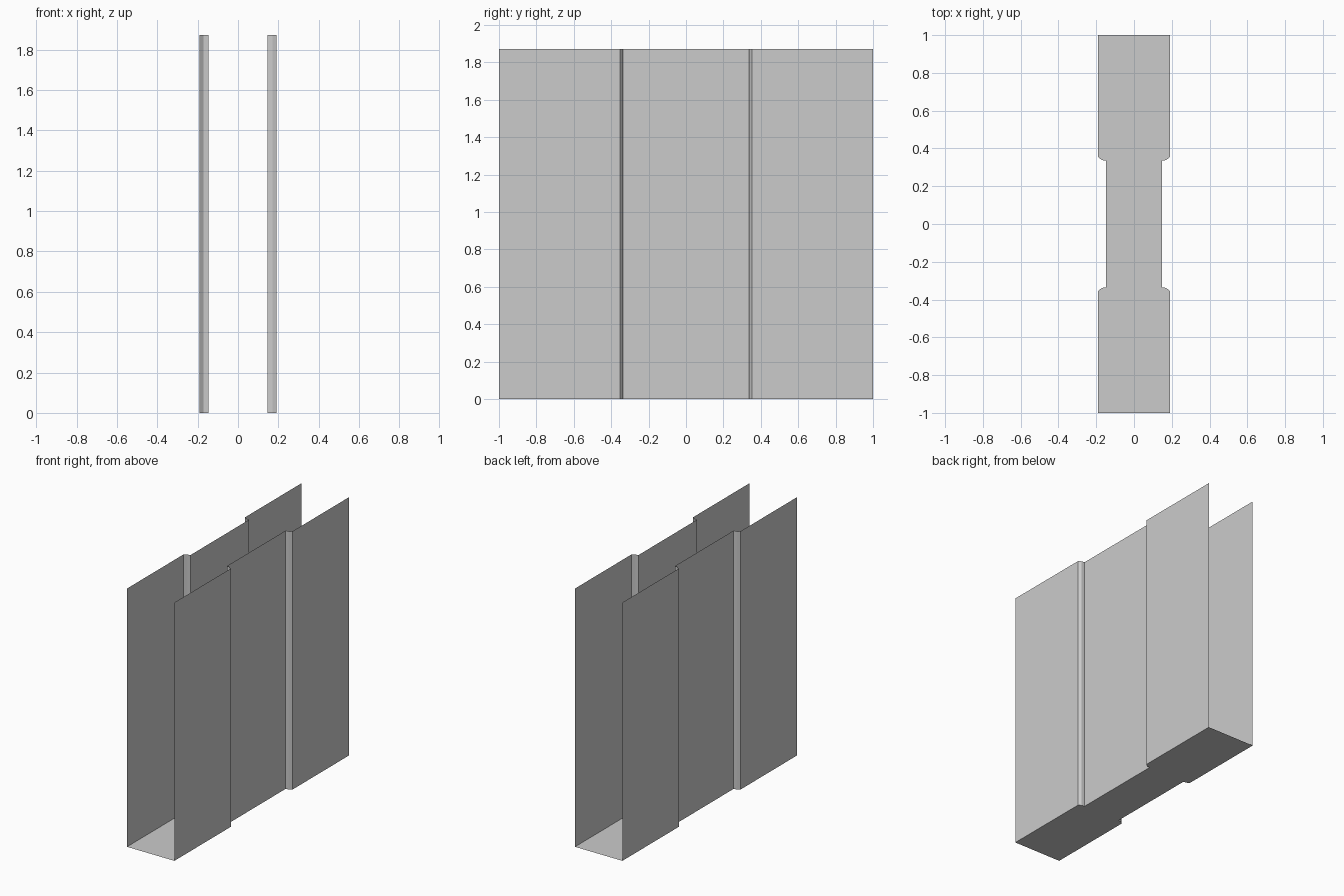
import bpy

if "Cube" in bpy.data.objects:
    bpy.data.objects.remove(bpy.data.objects["Cube"])

HEIGHT = 1.872

# Plan outline of one wall quarter: outer end, bevelled shoulder, recessed middle
quarter = [(0.19, 1.0), (0.19, 0.354), (0.17, 0.338), (0.147, 0.336)]
right = quarter + [(x, -y) for x, y in reversed(quarter)]
left = [(-x, y) for x, y in right]


def make_object(name, verts, faces):
    mesh = bpy.data.meshes.new(name)
    mesh.from_pydata(verts, [], faces)
    mesh.update()
    obj = bpy.data.objects.new(name, mesh)
    bpy.context.collection.objects.link(obj)
    return obj


def make_wall(name, path):
    n = len(path)
    verts = [(x, y, z) for z in (0, HEIGHT) for x, y in path]
    faces = [(i, i + 1, n + i + 1, n + i) for i in range(n - 1)]
    return make_object(name, verts, faces)


# Thin folded side walls, open at the top and both ends (normals outward)
make_wall("right_wall", right[::-1])
make_wall("left_wall", left)

# Floor sheet: strips spanning between the two walls
n = len(right)
floor_verts = [(x, y, 0) for x, y in right + left]
floor_faces = [(i, i + 1, n + i + 1, n + i) for i in range(n - 1)]
make_object("floor", floor_verts, floor_faces)
